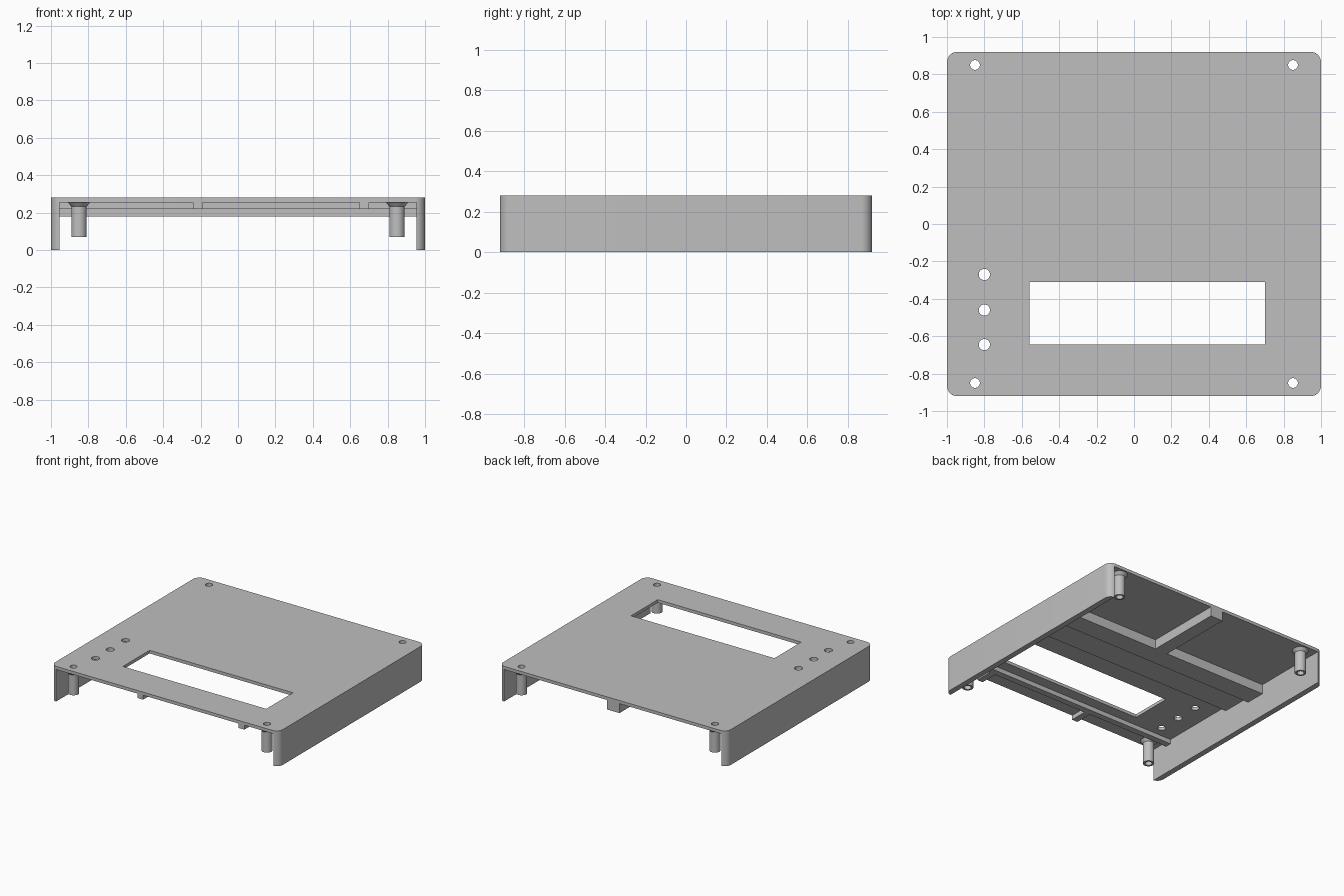
import bpy, bmesh
from math import sin, cos, acos, pi, radians
from mathutils import Vector

old = bpy.data.objects.get("Cube")
if old:
    bpy.data.objects.remove(old, do_unlink=True)

# Overall sizes
W, D, H = 1.0, 0.92, 0.28
UNDER = 0.255          # underside of the top plate
INNER = 0.955          # inner face of the side walls
R = 0.055              # corner radius

grey = bpy.data.materials.new("plain grey")
grey.use_nodes = True
grey.diffuse_color = (0.52, 0.52, 0.52, 1)
grey.node_tree.nodes["Principled BSDF"].inputs["Base Color"].default_value = grey.diffuse_color


def add_object(name, bm, smooth=False):
    bmesh.ops.remove_doubles(bm, verts=bm.verts, dist=1e-5)
    bmesh.ops.recalc_face_normals(bm, faces=bm.faces)
    mesh = bpy.data.meshes.new(name)
    bm.to_mesh(mesh)
    bm.free()
    mesh.materials.clear()
    mesh.materials.append(grey)
    obj = bpy.data.objects.new(name, mesh)
    bpy.context.collection.objects.link(obj)
    if smooth:
        bpy.ops.object.select_all(action="DESELECT")
        obj.select_set(True)
        bpy.context.view_layer.objects.active = obj
        bpy.ops.object.shade_smooth_by_angle(angle=radians(35))
    return obj


def arc(cx, cy, r, start, end, steps):
    return [(cx + r * cos(start + (end - start) * i / steps),
             cy + r * sin(start + (end - start) * i / steps)) for i in range(steps + 1)]


def circle(cx, cy, r, sides=32):
    return arc(cx, cy, r, 0, 2 * pi, sides)[:-1]


def rectangle(x0, x1, y0, y1):
    return [(x0, y0), (x1, y0), (x1, y1), (x0, y1)]


def slab(name, loops, z0, z1, smooth=False):
    """Extrude an outline, with any further loops cut as holes."""
    curve = bpy.data.curves.new(name, "CURVE")
    curve.dimensions = "2D"
    curve.fill_mode = "BOTH"
    curve.extrude = (z1 - z0) / 2
    for loop in loops:
        spline = curve.splines.new("POLY")
        spline.points.add(len(loop) - 1)
        for point, (x, y) in zip(spline.points, loop):
            point.co = (x, y, 0, 1)
        spline.use_cyclic_u = True
    source = bpy.data.objects.new(name + " outline", curve)
    bpy.context.collection.objects.link(source)
    bpy.context.view_layer.update()
    graph = bpy.context.evaluated_depsgraph_get()
    mesh = bpy.data.meshes.new_from_object(source.evaluated_get(graph))
    bm = bmesh.new()
    bm.from_mesh(mesh)
    bmesh.ops.translate(bm, verts=bm.verts, vec=(0, 0, (z0 + z1) / 2))
    bpy.data.objects.remove(source, do_unlink=True)
    bpy.data.curves.remove(curve)
    bpy.data.meshes.remove(mesh)
    return add_object(name, bm, smooth)


def box(name, x0, x1, y0, y1, z0, z1=UNDER):
    bm = bmesh.new()
    bmesh.ops.create_cube(bm, size=1)
    bmesh.ops.scale(bm, verts=bm.verts, vec=(x1 - x0, y1 - y0, z1 - z0))
    bmesh.ops.translate(bm, verts=bm.verts,
                        vec=((x0 + x1) / 2, (y0 + y1) / 2, (z0 + z1) / 2))
    return add_object(name, bm)


def lathe(name, x, y, profile, sides=32):
    bm = bmesh.new()
    verts = [bm.verts.new((r, 0, z)) for r, z in profile]
    edges = [bm.edges.new((verts[i - 1], verts[i])) for i in range(len(verts))]
    bmesh.ops.spin(bm, geom=verts + edges, cent=(0, 0, 0), axis=(0, 0, 1),
                   angle=2 * pi, steps=sides)
    bmesh.ops.translate(bm, verts=bm.verts, vec=Vector((x, y, 0)))
    return add_object(name, bm, True)


# Top plate with rounded corners, display window, button and screw holes
outline = []
for i, (sx, sy) in enumerate([(1, 1), (-1, 1), (-1, -1), (1, -1)]):
    outline += arc(sx * (W - R), sy * (D - R), R, i * pi / 2, (i + 1) * pi / 2, 8)
holes = [rectangle(-0.56, 0.70, -0.645, -0.31)]
holes += [circle(-0.8, y, 0.03) for y in (-0.27, -0.46, -0.645)]
corners = [(sx * 0.85, sy * 0.85) for sx in (-1, 1) for sy in (-1, 1)]
holes += [circle(x, y, 0.026) for x, y in corners]
slab("top_plate", [outline] + holes, UNDER, H, True)

# Side walls, following the rounded corners and open at front and back
end = acos((INNER - W + R) / R)
right_half = arc(W - R, D - R, R, 0, end, 8)
wall = [(x, -y) for x, y in reversed(right_half)] + right_half
slab("left_wall", [wall], 0, UNDER, True)
slab("right_wall", [[(-x, y) for x, y in wall]], 0, UNDER, True)

# Hollow screw posts with flared roots
for x, y in corners:
    name = ("back" if y > 0 else "front") + ("_left" if x > 0 else "_right") + "_post"
    lathe(name, x, y, [(0.026, 0.07), (0.041, 0.07), (0.041, 0.232),
                       (0.06, UNDER), (0.026, UNDER)])

# Ribs under the plate
box("front_cross_rib", -INNER, INNER, -0.78, -0.73, 0.22)
box("front_short_rib_right", -0.24, -0.19, -D, -0.78, 0.22)
box("front_short_rib_left", 0.65, 0.70, -D, -0.78, 0.22)
box("back_cross_rib", -INNER, INNER, 0.14, 0.30, 0.18)
box("display_ledge", -INNER, INNER, -0.11, 0.14, 0.22)
box("back_spine_rib", -0.06, 0.05, 0.30, D, 0.18)
